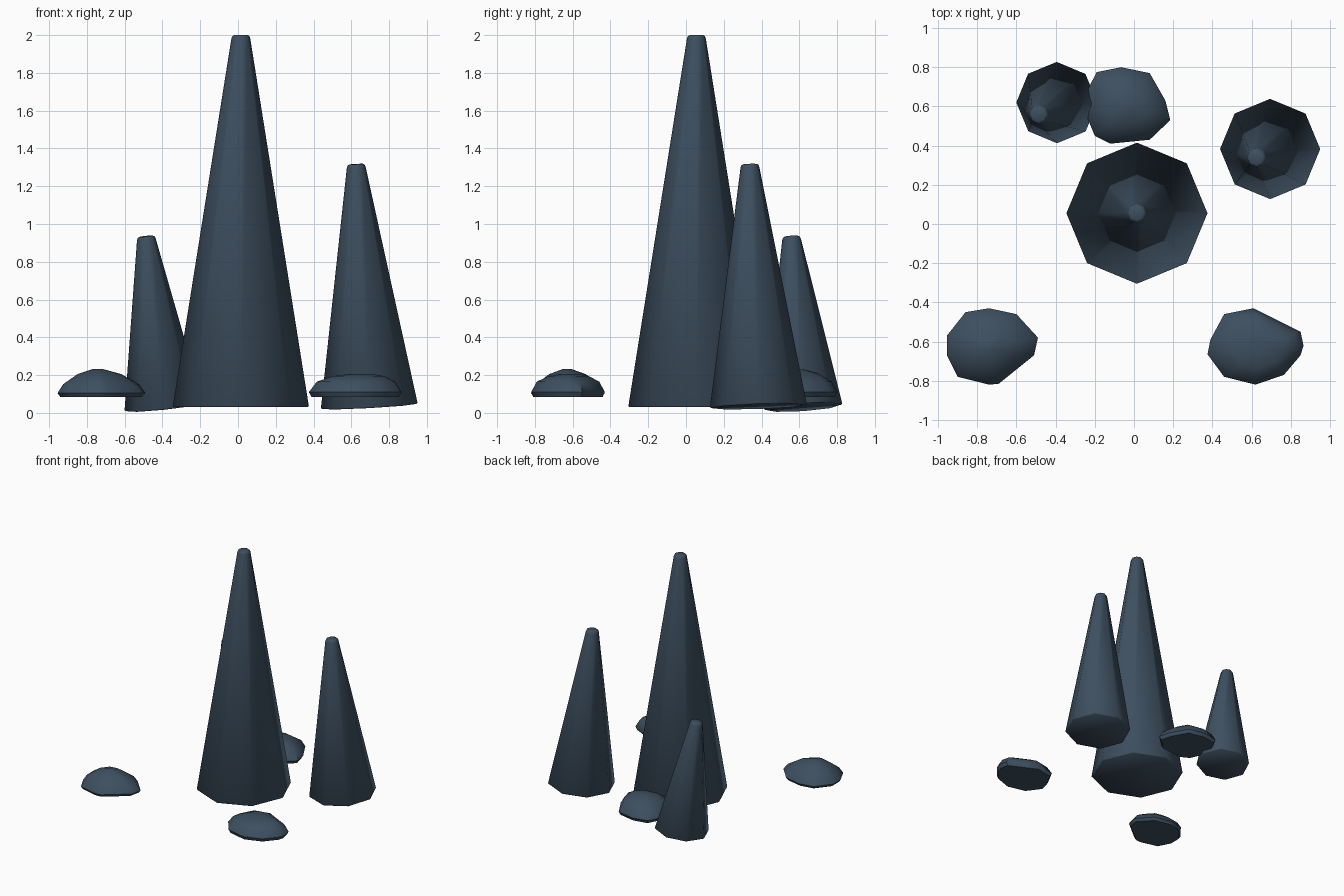
import bpy, bmesh, math
from mathutils import Vector

if "Cube" in bpy.data.objects:
    bpy.data.objects.remove(bpy.data.objects["Cube"])

slate = bpy.data.materials.new("slate_blue_stone")
slate.diffuse_color = (0.047, 0.078, 0.115, 1)
slate.use_nodes = True
slate.node_tree.nodes["Principled BSDF"].inputs["Base Color"].default_value = slate.diffuse_color


def finish(name, bm, angle):
    bmesh.ops.recalc_face_normals(bm, faces=bm.faces)
    me = bpy.data.meshes.new(name)
    bm.to_mesh(me)
    bm.free()
    me.materials.append(slate)
    ob = bpy.data.objects.new(name, me)
    bpy.context.collection.objects.link(ob)
    bpy.ops.object.select_all(action='DESELECT')
    ob.select_set(True)
    bpy.context.view_layer.objects.active = ob
    bpy.ops.object.shade_smooth_by_angle(angle=math.radians(angle))
    return ob


def loft(bm, rings):
    """Bridge equal-length rings and cap both ends."""
    vs = [[bm.verts.new(p) for p in r] for r in rings]
    n = len(vs[0])
    for a, b in zip(vs, vs[1:]):
        for i in range(n):
            j = (i + 1) % n
            bm.faces.new((a[i], a[j], b[j], b[i]))
    bm.faces.new(vs[0][::-1])
    bm.faces.new(vs[-1])


def spire(name, base, tip, radius):
    """Leaning eight-sided spike with a softened blunt tip."""
    base, tip = Vector(base), Vector(tip)
    axis = tip - base
    rot = Vector((0, 0, 1)).rotation_difference(axis)
    h = axis.length
    profile = [(radius - 0.006, 0), (radius, 0.006),
               (0.050, h - 0.018), (0.045, h - 0.005), (0.036, h)]
    rings = []
    for r, z in profile:
        rings.append([base + rot @ Vector((r * math.cos(k * math.pi / 4),
                                           r * math.sin(k * math.pi / 4), z))
                      for k in range(8)])
    bm = bmesh.new()
    loft(bm, rings)
    finish(name, bm, 60)


def rock(name, outline, peak, levels):
    """Flat-bottomed boulder: outline shrinks towards the peak."""
    cx = sum(p[0] for p in outline) / len(outline)
    cy = sum(p[1] for p in outline) / len(outline)
    rings = []
    for s, z, t in levels:   # scale, height, shift towards peak
        ox, oy = cx + (peak[0] - cx) * t, cy + (peak[1] - cy) * t
        rings.append([(ox + (x - cx) * s, oy + (y - cy) * s, z) for x, y in outline])
    bm = bmesh.new()
    loft(bm, rings)
    finish(name, bm, 45)


# Three spires
spire("main_spire", (0.015, 0.055, 0.03), (0.015, 0.055, 2.0), 0.36)
spire("right_spire", (0.695, 0.383, 0.034), (0.625, 0.338, 1.317), 0.256)
spire("left_spire", (-0.393, 0.62, 0.03), (-0.487, 0.558, 0.935), 0.208)

# Three boulders
rock("left_front_rock",
     [(-.955, -.57), (-.86, -.45), (-.74, -.43), (-.60, -.46), (-.49, -.58),
      (-.51, -.67), (-.69, -.815), (-.74, -.82), (-.90, -.78), (-.955, -.67)],
     (-.745, -.63),
     [(.93, .083, 0), (1, .105, 0), (.86, .152, .1), (.5, .205, .5), (.12, .232, 1)])
rock("right_front_rock",
     [(.375, -.665), (.39, -.59), (.46, -.46), (.61, -.43), (.71, -.48), (.85, -.55),
      (.865, -.62), (.85, -.67), (.765, -.77), (.62, -.82), (.46, -.78)],
     (.65, -.62),
     [(.94, .083, 0), (1, .11, 0), (.85, .165, .2), (.55, .195, .7), (.2, .207, 1)])
rock("back_rock",
     [(-.24, .68), (-.19, .775), (-.065, .80), (.08, .77), (.16, .63), (.185, .53),
      (.08, .43), (-.12, .41), (-.20, .45), (-.25, .57)],
     (-.04, .60),
     [(.93, .083, 0), (1, .11, 0), (.85, .165, .1), (.5, .21, .5), (.12, .23, 1)])
